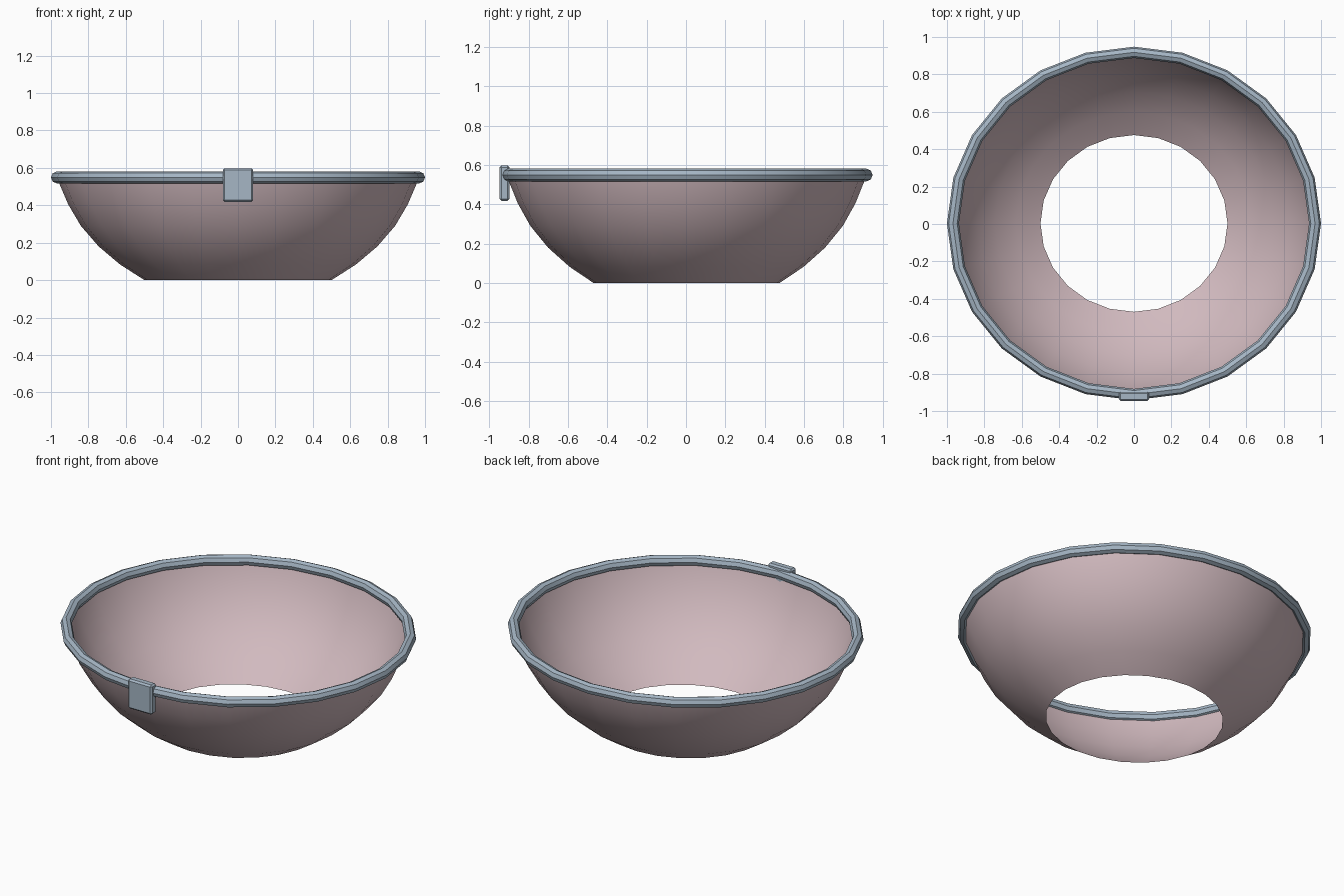
import bpy, bmesh, math

cube = bpy.data.objects.get("Cube")
if cube:
    bpy.data.objects.remove(cube, do_unlink=True)

SEGMENTS = 24
DEPTH_SCALE = 0.945   # the bowl is slightly oval
CENTRE_Y = 0.003
RIM_Z = 0.549


def material(name, colour):
    mat = bpy.data.materials.new(name)
    mat.use_nodes = True
    mat.diffuse_color = (*colour, 1)
    bsdf = next(n for n in mat.node_tree.nodes if n.type == 'BSDF_PRINCIPLED')
    bsdf.inputs["Base Color"].default_value = (*colour, 1)
    return mat


def finish(name, bm, mat):
    mesh = bpy.data.meshes.new(name)
    bm.to_mesh(mesh)
    bm.free()
    mesh.materials.append(mat)
    obj = bpy.data.objects.new(name, mesh)
    bpy.context.collection.objects.link(obj)
    bpy.ops.object.select_all(action='DESELECT')
    obj.select_set(True)
    bpy.context.view_layer.objects.active = obj
    bpy.ops.object.shade_smooth_by_angle(angle=math.radians(30))
    return obj


def revolve(profile, closed):
    """Turn a (radius, z) profile around z into an oval surface."""
    bm = bmesh.new()
    rings = []
    for i in range(SEGMENTS):
        a = math.tau * i / SEGMENTS
        rings.append([bm.verts.new((r * math.cos(a),
                                    CENTRE_Y + r * math.sin(a) * DEPTH_SCALE, z))
                      for r, z in profile])
    n = len(profile)
    for i in range(SEGMENTS):
        here, there = rings[i], rings[(i + 1) % SEGMENTS]
        for j in range(n if closed else n - 1):
            k = (j + 1) % n
            bm.faces.new((here[j], there[j], there[k], here[k]))
    return bm


pink = material("dusty pink", (0.64, 0.49, 0.52))
steel = material("blue grey metal", (0.38, 0.47, 0.56))

# Thin bowl wall, open at the bottom
wall = [(0.50, 0.0), (0.63, 0.083), (0.745, 0.18), (0.84, 0.29),
        (0.908, 0.405), (0.955, 0.515), (0.965, RIM_Z)]
finish("bowl", revolve(wall, False), pink)

# Eight-sided tube around the rim
tube = [(0.968 + 0.032 * math.cos(math.tau * k / 8),
         RIM_Z + 0.032 * math.sin(math.tau * k / 8)) for k in range(8)]
finish("rim", revolve(tube, True), steel)

# Chamfered clasp on the front of the rim
bm = bmesh.new()
bmesh.ops.create_cube(bm, size=1)
bmesh.ops.scale(bm, vec=(0.162, 0.05, 0.18), verts=bm.verts)
bmesh.ops.translate(bm, vec=(0, -0.922, 0.508), verts=bm.verts)
bmesh.ops.bevel(bm, geom=bm.edges[:], offset=0.01, segments=1,
                affect='EDGES', profile=0.5)
finish("clasp", bm, steel)
